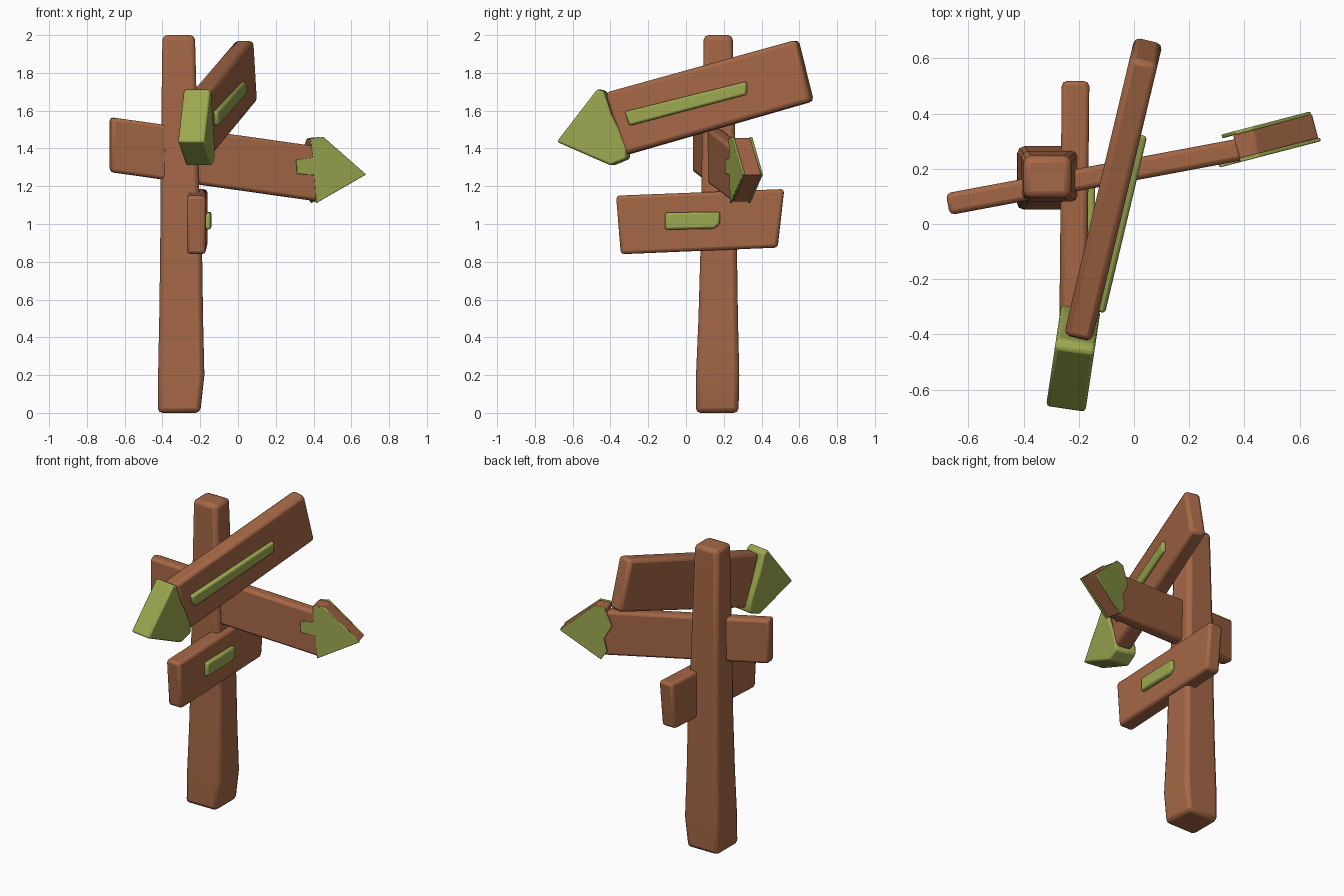
import bpy, bmesh, math
from mathutils import Vector

if "Cube" in bpy.data.objects:
    bpy.data.objects.remove(bpy.data.objects["Cube"])


def material(name, rgb):
    m = bpy.data.materials.new(name)
    m.diffuse_color = (*rgb, 1.0)
    m.use_nodes = True
    m.node_tree.nodes["Principled BSDF"].inputs["Base Color"].default_value = m.diffuse_color
    return m


WOOD = material("brown wood", (0.376, 0.136, 0.061))
PAINT = material("moss green paint", (0.33, 0.39, 0.08))


def finish(name, bm, mat, bevel):
    bmesh.ops.recalc_face_normals(bm, faces=bm.faces)
    me = bpy.data.meshes.new(name)
    bm.to_mesh(me)
    bm.free()
    ob = bpy.data.objects.new(name, me)
    bpy.context.collection.objects.link(ob)
    me.materials.append(mat)
    if bevel:
        b = ob.modifiers.new("soft edges", 'BEVEL')
        b.width, b.segments, b.limit_method = bevel, 2, 'ANGLE'
        b.angle_limit = math.radians(25)
    bpy.context.view_layer.objects.active = ob
    bpy.ops.object.select_all(action='DESELECT')
    ob.select_set(True)
    bpy.ops.object.shade_smooth_by_angle(angle=math.radians(40))
    return ob


def plank(name, outline, axis, base, slope, half, mat, bevel=0.018, offset=0.0):
    """Upright slab: outline is (distance along axis, z); the other
    horizontal coordinate follows base + slope * distance."""
    n = Vector((-slope, 1.0)).normalized()
    bm = bmesh.new()
    sides = []
    for d in (offset - half, offset + half):
        ring = []
        for s, z in outline:
            a, b = s + n.x * d, base + slope * s + n.y * d
            ring.append(bm.verts.new((a, b, z) if axis == 'x' else (b, a, z)))
        sides.append(ring)
        bm.faces.new(ring)
    k = len(outline)
    for i in range(k):
        j = (i + 1) % k
        bm.faces.new((sides[0][i], sides[0][j], sides[1][j], sides[1][i]))
    return finish(name, bm, mat, bevel)


# Tapered square post: (z, x min, x max, y min, y max)
rings = [(0.0, -0.425, -0.2, 0.052, 0.278), (0.2, -0.423, -0.178, 0.053, 0.282),
         (0.5, -0.417, -0.185, 0.066, 0.275), (0.85, -0.412, -0.19, 0.076, 0.27),
         (1.25, -0.41, -0.208, 0.082, 0.265), (2.0, -0.4, -0.228, 0.094, 0.247)]
bm = bmesh.new()
loops = [[bm.verts.new(p) for p in ((x0, y0, z), (x1, y0, z), (x1, y1, z), (x0, y1, z))]
         for z, x0, x1, y0, y1 in rings]
bm.faces.new(loops[0])
bm.faces.new(loops[-1])
for lo, hi in zip(loops, loops[1:]):
    for i in range(4):
        j = (i + 1) % 4
        bm.faces.new((lo[i], lo[j], hi[j], hi[i]))
finish("post", bm, WOOD, 0.025)

# Middle board, running through the post and pointing right
plank("middle_board", [(-0.675, 1.565), (-0.675, 1.275), (0.42, 1.12), (0.42, 1.41)],
      'x', 0.198, 0.187, 0.04, WOOD)
plank("middle_arrow_head", [(0.37, 1.45), (0.44, 1.455), (0.66, 1.262), (0.395, 1.115), (0.385, 1.26)],
      'x', 0.183, 0.26, 0.048, WOOD, 0.008)
plank("middle_arrow_paint_front",
      [(0.37, 1.455), (0.44, 1.46), (0.665, 1.262), (0.4, 1.11), (0.39, 1.26),
       (0.30, 1.265), (0.295, 1.34), (0.385, 1.35)],
      'x', 0.183, 0.26, 0.007, PAINT, 0.004, -0.05)
plank("middle_arrow_paint_back",
      [(0.38, 1.455), (0.44, 1.46), (0.655, 1.262), (0.4, 1.11), (0.36, 1.17),
       (0.38, 1.25), (0.33, 1.34)],
      'x', 0.183, 0.26, 0.007, PAINT, 0.004, 0.05)

# Top board, pointing to the front
plank("top_board", [(0.59, 1.975), (0.67, 1.65), (-0.32, 1.365), (-0.42, 1.695)],
      'y', -0.105, 0.238, 0.052, WOOD, 0.022)
plank("top_arrow_head",
      [(-0.46, 1.715), (-0.675, 1.435), (-0.39, 1.31), (-0.305, 1.345), (-0.305, 1.4),
       (-0.345, 1.5), (-0.385, 1.58), (-0.425, 1.7)],
      'y', -0.147, 0.15, 0.072, PAINT, 0.012)
plank("top_board_stripe", [(0.335, 1.755), (0.335, 1.685), (-0.285, 1.52), (-0.31, 1.595)],
      'y', -0.105, 0.238, 0.03, PAINT, 0.012, 0.045)

# Low board, plain with a short stripe
plank("low_board", [(-0.37, 1.15), (-0.345, 0.84), (0.485, 0.875), (0.52, 1.185)],
      'y', -0.217, 0.01, 0.05, WOOD)
plank("low_board_stripe", [(-0.11, 1.06), (-0.11, 0.97), (0.15, 0.975), (0.18, 1.0), (0.18, 1.065)],
      'y', -0.217, 0.01, 0.03, PAINT, 0.012, 0.045)

# Slots in the apply order need nothing else: all parts rest in world space
